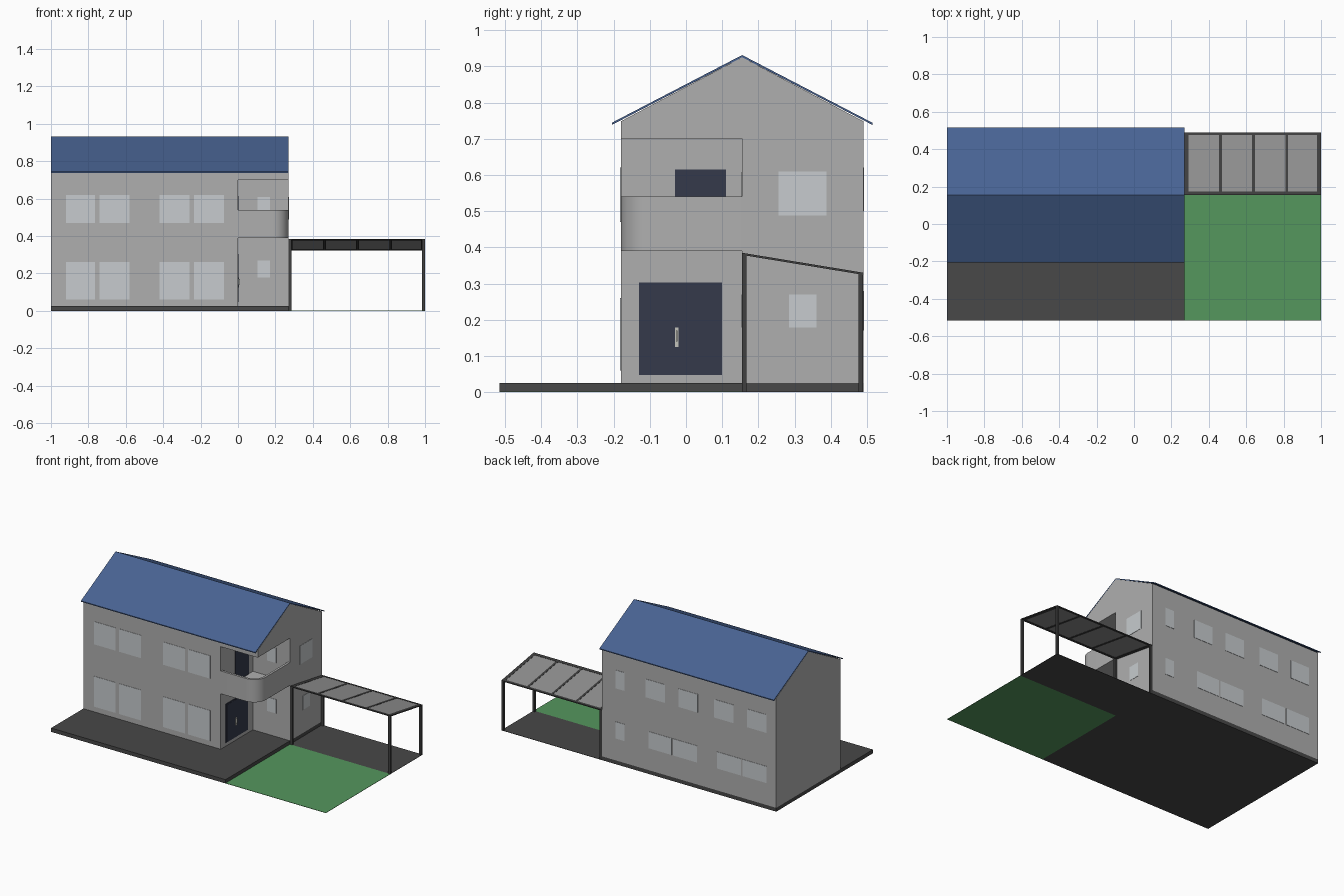
import bpy, bmesh, math, random
from mathutils import Vector

if "Cube" in bpy.data.objects:
    bpy.data.objects.remove(bpy.data.objects["Cube"])

random.seed(4)


def material(name, r, g, b):
    m = bpy.data.materials.new(name)
    m.diffuse_color = (r, g, b, 1)
    m.use_nodes = True
    m.node_tree.nodes["Principled BSDF"].inputs["Base Color"].default_value = m.diffuse_color
    return m


WALL = material("wall_grey", .43, .43, .43)
STONE = material("dark_stone", .065, .065, .065)
ROOF = material("roof_blue", .065, .125, .29)
GRASS = material("lawn_green", .09, .31, .11)
GLASS = material("pale_glass", .57, .60, .62)
DOOR = material("door_navy", .035, .042, .07)
METAL = material("frame_dark", .05, .05, .05)
PANEL = material("canopy_panel", .29, .29, .29)
HANDLE = material("handle_metal", .55, .55, .5)


def finish(name, bm, mat):
    bmesh.ops.recalc_face_normals(bm, faces=bm.faces[:])
    me = bpy.data.meshes.new(name)
    bm.to_mesh(me)
    bm.free()
    ob = bpy.data.objects.new(name, me)
    bpy.context.collection.objects.link(ob)
    if mat:
        me.materials.append(mat)
    return ob


def prism(name, points, offset, mat):
    """Extrude a closed outline along an offset vector."""
    bm = bmesh.new()
    f = bm.faces.new([bm.verts.new(p) for p in points])
    ext = bmesh.ops.extrude_face_region(bm, geom=[f])["geom"]
    bmesh.ops.translate(bm, vec=Vector(offset),
                        verts=[v for v in ext if isinstance(v, bmesh.types.BMVert)])
    return finish(name, bm, mat)


def box(name, x, y, z, mat):
    pts = [(x[0], y[0], z[0]), (x[1], y[0], z[0]), (x[1], y[1], z[0]), (x[0], y[1], z[0])]
    return prism(name, pts, (0, 0, z[1] - z[0]), mat)


# Ground: raised plinth, lawn and paving bed
box("plinth", (-1, .27), (-.515, .49), (0, .025), STONE)
box("lawn", (.27, 1), (-.515, .155), (0, .002), GRASS)
box("paving_bed", (.27, 1), (.155, .49), (0, .002), STONE)

# Irregular paving stones from a jittered grid
nx, ny = 9, 5
bm = bmesh.new()
grid = [[bm.verts.new((
    .275 + .72 * i / nx + (random.uniform(-.022, .022) if 0 < i < nx else 0),
    .16 + .325 * j / ny + (random.uniform(-.018, .018) if 0 < j < ny else 0), .002))
    for j in range(ny + 1)] for i in range(nx + 1)]
for i in range(nx):
    for j in range(ny):
        bm.faces.new((grid[i][j], grid[i + 1][j], grid[i + 1][j + 1], grid[i][j + 1]))
bmesh.ops.inset_individual(bm, faces=bm.faces[:], thickness=.003, depth=.002)
finish("paving_stones", bm, STONE)

# Gabled house body with the corner entrance cut out
house = prism("house_walls",
              [(-1, -.18, .025), (-1, .49, .025), (-1, .49, .748), (-1, .155, .925), (-1, -.18, .748)],
              (1.27, 0, 0), WALL)
cutter = box("entrance_cutter", (0, .4), (-.3, .155), (.025, .70), WALL)
cutter.hide_render = True
cutter.hide_viewport = True
cut = house.modifiers.new("entrance_recess", "BOOLEAN")
cut.object = cutter
cut.operation = "DIFFERENCE"
cut.solver = "EXACT"

# Thin pitched roof
prism("roof",
      [(-1, -.205, .738), (-1, .155, .925), (-1, .515, .738),
       (-1, .515, .744), (-1, .155, .931), (-1, -.205, .744)], (1.27, 0, 0), ROOF)


# Balcony with a rounded outer corner
def arc(inset, z):
    r = .085 - inset
    return [(.185 + r * math.sin(a), -.095 - r * math.cos(a), z)
            for a in (math.pi / 2 * k / 8 for k in range(9))]


outer = [(0, -.18, .39)] + arc(0, .39) + [(.27, .155, .39)]
inner = [(0, -.165, .39)] + arc(.015, .39) + [(.255, .155, .39)]
floor = prism("balcony_floor", inner + [(0, .155, .39)], (0, 0, .02), WALL)
parapet = prism("balcony_parapet", outer + inner[::-1], (0, 0, .15), WALL)
for ob in (floor, parapet):
    bpy.context.view_layer.objects.active = ob
    bpy.ops.object.select_all(action="DESELECT")
    ob.select_set(True)
    bpy.ops.object.shade_smooth_by_angle(angle=math.radians(30))

# Windows on the front, back, side and recess walls
T = .002
front_x = [(-.92, -.765), (-.74, -.58), (-.42, -.26), (-.235, -.075)]
for x in front_x:
    for z in [(.06, .26), (.47, .62)]:
        box("front_window", x, (-.18 - T, -.17), z, GLASS)
for x in [(-.93, -.79), (-.69, -.55), (-.43, -.29), (-.19, -.05), (.105, .17)]:
    box("back_upper_window", x, (.48, .49 + T), (.50, .62), GLASS)
for x in [(-.93, -.755), (-.745, -.57), (-.425, -.25), (-.24, -.07), (.105, .17)]:
    box("back_lower_window", x, (.48, .49 + T), (.17, .28), GLASS)
box("side_upper_window", (.26, .27 + T), (.255, .388), (.488, .61), GLASS)
box("side_lower_window", (.26, .27 + T), (.285, .36), (.178, .27), GLASS)
for z in [(.178, .27), (.51, .608)]:
    box("recess_window", (.105, .17), (.155 - T, .165), z, GLASS)

# Entrance door, side panel, handle and balcony door
box("door_frame", (-.01, .002), (-.13, .1), (.047, .303), DOOR)
box("door_side_panel", (0, .004), (-.122, -.06), (.055, .295), DOOR)
box("door_leaf", (0, .004), (-.05, .092), (.055, .295), DOOR)
box("handle_plate", (.003, .006), (-.03, -.021), (.125, .178), HANDLE)
box("handle_grip", (.006, .012), (-.028, -.023), (.14, .17), HANDLE)
box("balcony_door", (-.01, .003), (-.03, .11), (.41, .615), DOOR)


# Carport: four posts under a sloping canopy
def slope(y):
    return .385 - (y - .155) * .055 / .335


for x in [(.27, .287), (.985, 1)]:
    for y in [(.155, .167), (.477, .489)]:
        box("canopy_post", x, y, (0, slope(y[1]) - .003), METAL)


def sloped_bar(name, x, y, thick, mat, lift=0):
    pts = [(x[0], v, slope(v) + lift) for v in y]
    pts += [(x[0], v, slope(v) + lift - thick) for v in reversed(y)]
    prism(name, pts, (x[1] - x[0], 0, 0), mat)


for x in [(.27, .292), (.455, .47), (.632, .647), (.809, .824), (.978, 1)]:
    sloped_bar("canopy_rafter", x, (.155, .49), .006, METAL)
for y in [(.155, .175), (.475, .49)]:
    sloped_bar("canopy_beam", (.27, 1), y, .006, METAL)
sloped_bar("canopy_panel", (.28, .99), (.16, .485), .003, PANEL, -.0015)
